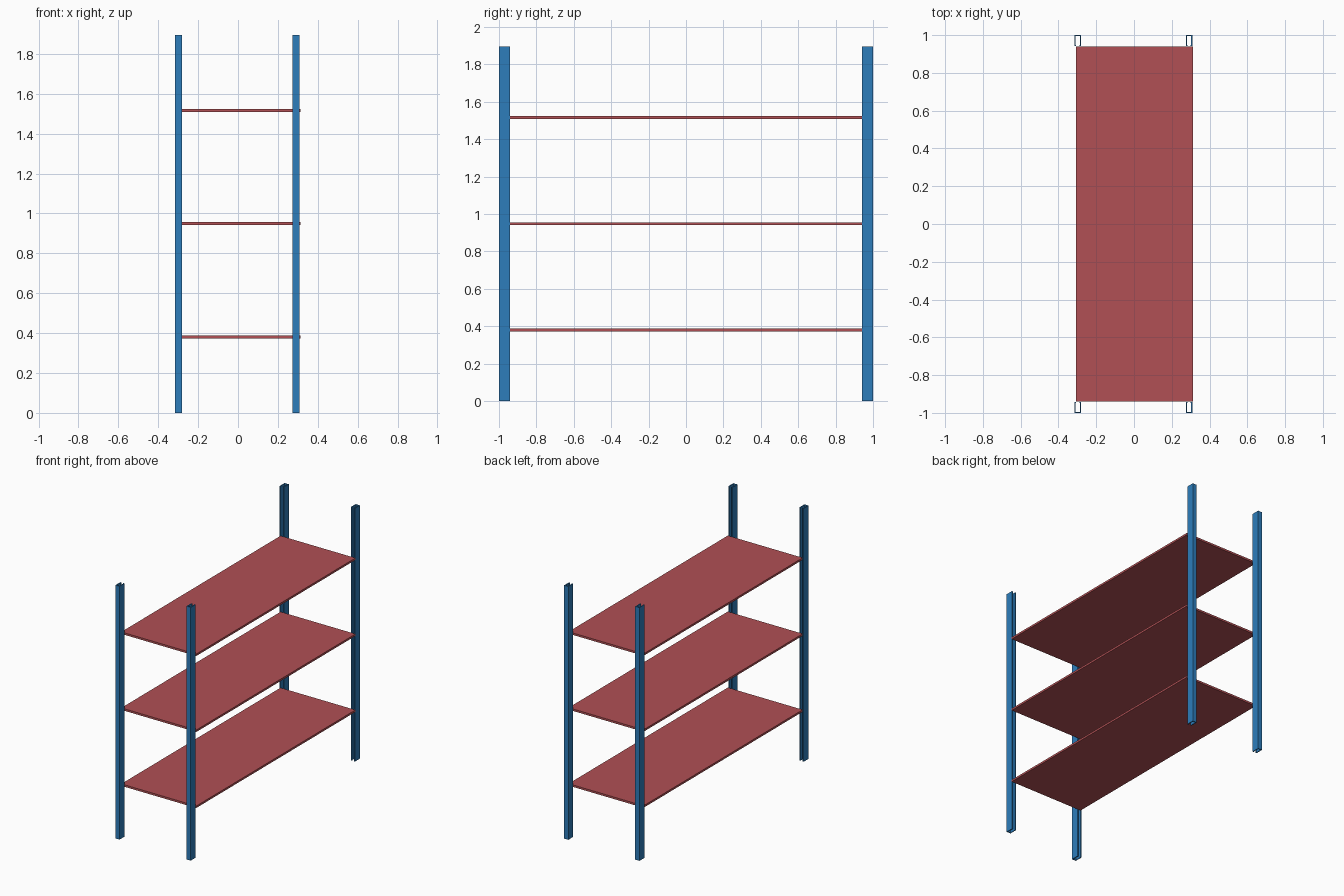
import bpy, bmesh

if "Cube" in bpy.data.objects:
    bpy.data.objects.remove(bpy.data.objects["Cube"])


def flat_colour(name, rgb):
    mat = bpy.data.materials.new(name)
    mat.diffuse_color = (*rgb, 1.0)
    mat.use_nodes = True
    mat.node_tree.nodes["Principled BSDF"].inputs["Base Color"].default_value = mat.diffuse_color
    return mat


BLUE = flat_colour("post blue", (0.026, 0.205, 0.50))
RED = flat_colour("shelf red", (0.44, 0.08, 0.09))

HEIGHT = 1.895


def extrude_profile(name, points, z0, z1, mat):
    """Closed prism from an outline in the xy plane."""
    bm = bmesh.new()
    face = bm.faces.new([bm.verts.new((x, y, z0)) for x, y in points])
    res = bmesh.ops.extrude_face_region(bm, geom=[face], use_keep_orig=True)
    verts = [v for v in res["geom"] if isinstance(v, bmesh.types.BMVert)]
    bmesh.ops.translate(bm, verts=verts, vec=(0, 0, z1 - z0))
    bmesh.ops.recalc_face_normals(bm, faces=bm.faces)
    mesh = bpy.data.meshes.new(name)
    bm.to_mesh(mesh)
    bm.free()
    mesh.materials.append(mat)
    obj = bpy.data.objects.new(name, mesh)
    bpy.context.collection.objects.link(obj)
    return obj


# Corner posts: lipped channels, open towards the shelves
W, D, T, LIP = 0.0175, 0.058, 0.006, 0.009
half = [(W, 0), (W, D), (W - LIP, D), (W - LIP, D - T), (W - T, D - T), (W - T, T)]
channel = half + [(-x, y) for x, y in reversed(half)]

for side, cx in (("left", -0.2975), ("right", 0.2915)):
    for end, s in (("front", -1), ("back", 1)):
        outline = [(cx + x, s * (1.0 - y)) for x, y in channel]
        extrude_profile(f"{end}_{side}_post", outline, 0, HEIGHT, BLUE)

# Shelves: two panels each, meeting at the middle
X0, X1, Y, THICK = -0.307, 0.313, 0.941, 0.015
for level, z in (("lower", 0.38), ("middle", 0.9485), ("upper", 1.517)):
    for end, s in (("front", -1), ("back", 1)):
        outline = [(X0, 0), (X1, 0), (X1, s * Y), (X0, s * Y)]
        extrude_profile(f"{level}_shelf_{end}_panel", outline,
                        z - THICK / 2, z + THICK / 2, RED)
